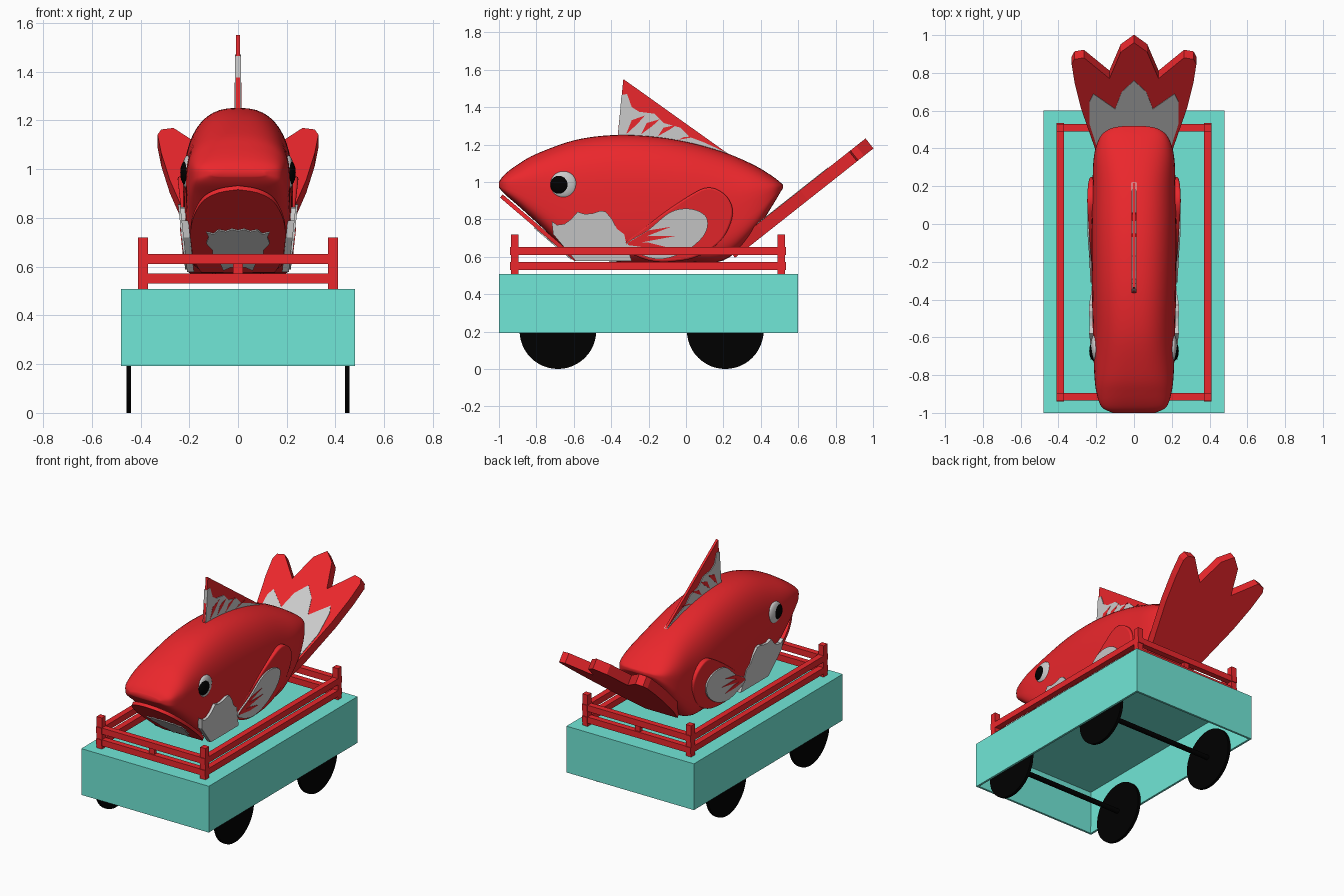
import bpy, bmesh, math
from mathutils import Vector

if "Cube" in bpy.data.objects:
    bpy.data.objects.remove(bpy.data.objects["Cube"])


def material(name, rgb):
    m = bpy.data.materials.new(name)
    m.diffuse_color = (*rgb, 1)
    m.use_nodes = True
    m.node_tree.nodes["Principled BSDF"].inputs["Base Color"].default_value = m.diffuse_color
    return m


RED = material("red", (0.83, 0.02, 0.025))
TEAL = material("teal", (0.165, 0.8, 0.68))
BLACK = material("black", (0, 0, 0))


def finish(name, bm, mat=None, mirror=False, bevel=0.0, smooth=None):
    bmesh.ops.recalc_face_normals(bm, faces=bm.faces)
    me = bpy.data.meshes.new(name)
    bm.to_mesh(me)
    bm.free()
    ob = bpy.data.objects.new(name, me)
    bpy.context.collection.objects.link(ob)
    if mat:
        me.materials.append(mat)
    if bevel:
        b = ob.modifiers.new("bevel", 'BEVEL')
        b.width, b.segments, b.limit_method, b.angle_limit = bevel, 3, 'ANGLE', math.radians(50)
    if mirror:
        ob.modifiers.new("mirror", 'MIRROR')
    if smooth:
        bpy.ops.object.select_all(action='DESELECT')
        ob.select_set(True)
        bpy.context.view_layer.objects.active = ob
        bpy.ops.object.shade_smooth_by_angle(angle=math.radians(smooth))
    return ob


def box(name, lo, hi, mat, mirror=False):
    bm = bmesh.new()
    bmesh.ops.create_cube(bm, size=1)
    for v in bm.verts:
        v.co = Vector([a + (b - a) * (c + 0.5) for a, b, c in zip(lo, hi, v.co)])
    return finish(name, bm, mat, mirror)


def curve(pts, steps, closed=False):
    """Catmull-Rom interpolation of points of any dimension."""
    n, out = len(pts), []
    at = lambda i: pts[i % n] if closed else pts[max(0, min(n - 1, i))]
    for i in range(n if closed else n - 1):
        for k in range(steps):
            t = k / steps
            out.append([0.5 * (2 * b + (c - a) * t + (2 * a - 5 * b + 4 * c - d) * t * t
                               + (3 * b - a - 3 * c + d) * t ** 3)
                        for a, b, c, d in zip(at(i - 1), at(i), at(i + 1), at(i + 2))])
    return out if closed else out + [list(pts[-1])]


def slab(name, outline, place, d0, d1, mat=None, **kw):
    """Extruded outline; place(u, v, depth) puts it in space."""
    bm = bmesh.new()
    a = [bm.verts.new(place(u, v, d0)) for u, v in outline]
    b = [bm.verts.new(place(u, v, d1)) for u, v in outline]
    bm.faces.new(a)
    bm.faces.new(b)
    for i in range(len(a)):
        j = (i + 1) % len(a)
        bm.faces.new((a[i], a[j], b[j], b[i]))
    return finish(name, bm, mat, **kw)


def both(half):
    """Complete a half outline by reflecting it in x."""
    return half + [(-x, y) for x, y in reversed(half) if x > 0]


def disc(name, x, y, z, r, half, mat, segs=48):
    pts = [(y + r * math.cos(2 * math.pi * i / segs), z + r * math.sin(2 * math.pi * i / segs))
           for i in range(segs)]
    return slab(name, pts, lambda u, v, d: (d, u, v), x - half, x + half, mat,
                mirror=x > 0, smooth=30)


# cart: hollow tray open underneath
bm = bmesh.new()
bmesh.ops.create_cube(bm, size=1)
bm.normal_update()
bmesh.ops.delete(bm, geom=[f for f in bm.faces if f.normal.z < -0.5], context='FACES')
for v in bm.verts:
    v.co = (v.co.x * 0.96, v.co.y * 1.6 - 0.2, v.co.z * 0.315 + 0.35)
s = finish("cart_tray", bm, TEAL).modifiers.new("walls", 'SOLIDIFY')
s.thickness, s.offset = 0.02, -1

# wheels and axles
for label, y in (("front", -0.685), ("rear", 0.21)):
    disc(label + "_wheels", 0.448, y, 0.205, 0.205, 0.01, BLACK)
    disc(label + "_axle", 0, y, 0.212, 0.017, 0.45, BLACK, 16)

# fence
for y, label in ((-0.915, "front"), (0.51, "rear")):
    box(label + "_posts", (0.37, y - 0.02, 0.505), (0.41, y + 0.02, 0.72), RED, True)
    box(label + "_middle_post", (-0.02, y - 0.012, 0.55), (0.02, y + 0.012, 0.63), RED)
for z, label in ((0.53, "lower"), (0.61, "upper")):
    for y, end in ((-0.915, "front"), (0.51, "rear")):
        box(f"{end}_{label}_rail", (-0.41, y - 0.02, z), (0.41, y + 0.02, z + 0.042), RED)
    box(f"side_{label}_rails", (0.37, -0.94, z), (0.41, 0.535, z + 0.042), RED, True)

# fish body: loft of rounded sections (y, bottom, top, half width)
sections = [(-1.0, 0.97, 1.0, 0.11), (-0.97, 0.935, 1.04, 0.17), (-0.9, 0.875, 1.093, 0.197),
            (-0.8, 0.785, 1.15, 0.21), (-0.6, 0.61, 1.222, 0.217), (-0.4, 0.575, 1.25, 0.222),
            (-0.2, 0.572, 1.245, 0.225), (0, 0.572, 1.215, 0.225), (0.2, 0.58, 1.16, 0.22),
            (0.36, 0.72, 1.092, 0.212), (0.46, 0.87, 1.032, 0.18), (0.505, 0.945, 0.997, 0.125),
            (0.518, 0.965, 0.985, 0.06)]
bm = bmesh.new()
rings, N = [], 48
for y, zb, zt, w in curve(sections, 5):
    ring = []
    for i in range(N):
        c, s = math.cos(2 * math.pi * i / N), math.sin(2 * math.pi * i / N)
        e = 2 / (2.5 if s > 0 else 4.5)
        ring.append(bm.verts.new((w * math.copysign(abs(c) ** e, c), y,
                                  (zb + zt) / 2 + (zt - zb) / 2 * math.copysign(abs(s) ** e, s))))
    rings.append(ring)
for p, q in zip(rings, rings[1:]):
    for i in range(N):
        j = (i + 1) % N
        bm.faces.new((p[i], p[j], q[j], q[i]))
bm.faces.new(rings[0])
bm.faces.new(rings[-1])
finish("fish_body", bm, RED, smooth=50)

# lower jaw plate and its pale patch
jc, js = math.cos(math.radians(40.5)), math.sin(math.radians(40.5))
jaw = lambda x, s, d: (x, -0.595 - s * jc - d * js, 0.575 + s * js - d * jc)
half = curve([(0.15, 0), (0.18, 0.08), (0.195, 0.22), (0.185, 0.34), (0.145, 0.45), (0.08, 0.505), (0, 0.525)], 4)
slab("lower_jaw", both([tuple(p) for p in half]), jaw, -0.022, 0, RED, smooth=30)
slab("jaw_patch", both([(0.03, 0.04), (0.06, 0.02), (0.075, 0.07), (0.105, 0.1), (0.105, 0.15), (0.13, 0.19),
                        (0.12, 0.23), (0.13, 0.26), (0.1, 0.25), (0.08, 0.275), (0.05, 0.265),
                        (0.025, 0.28), (0, 0.27)]), jaw, -0.01, 0.006)

# tail fan with pale root
a = math.atan(0.79)
tail = lambda x, y, d: (x, y - d * math.sin(a), 0.474 + 0.79 * y + d * math.cos(a))
slab("tail_fin", both([(0.12, 0.22), (0.2, 0.38), (0.28, 0.61), (0.315, 0.75), (0.33, 0.845), (0.315, 0.872),
                       (0.265, 0.88), (0.13, 0.77), (0.07, 0.91), (0, 0.96)]), tail, -0.068, 0, RED)
slab("tail_patch", both([(0.11, 0.24), (0.19, 0.39), (0.235, 0.53), (0.235, 0.65), (0.215, 0.69), (0.1, 0.61),
                         (0.065, 0.7), (0, 0.76)]), tail, -0.02, 0.003)

# dorsal fin: red blade, pale lower part, red slits
blade = lambda y, z, d: (d, y, z)
slab("dorsal_fin", [(-0.335, 1.55), (0.24, 1.14), (0.1, 1.12), (-0.34, 1.2), (-0.365, 1.25)],
     blade, -0.008, 0.008, RED)
slab("dorsal_patch", [(-0.367, 1.2), (-0.345, 1.465), (-0.315, 1.47), (-0.29, 1.4), (-0.25, 1.375),
                      (-0.17, 1.365), (-0.12, 1.315), (-0.03, 1.29), (0.02, 1.24), (0.1, 1.21),
                      (0.22, 1.155), (0.1, 1.12)], blade, -0.0125, 0.0125)
for i, (y, z, l, h) in enumerate([(-0.32, 1.255, 0.1, 0.1), (-0.24, 1.255, 0.1, 0.08),
                                  (-0.15, 1.245, 0.1, 0.06), (-0.04, 1.225, 0.1, 0.02)]):
    slab(f"dorsal_slit_{i + 1}", [(y, z), (y + l * 0.3, z + h * 0.75), (y + l, z + h),
                                  (y + l * 0.6, z + h * 0.55)], blade, -0.0135, 0.0135, RED)

# side fins, leaning out towards the top
side = lambda y, z, d: (d + 0.11 * (z - 0.8), y, z)
fin = curve([(-0.33, 0.66), (-0.2, 0.775), (0, 0.915), (0.12, 0.97), (0.215, 0.925), (0.25, 0.83),
             (0.2, 0.7), (0.1, 0.62), (-0.02, 0.58), (-0.2, 0.58)], 5, True)
slab("side_fins", fin, side, 0.12, 0.23, RED, mirror=True, bevel=0.01, smooth=40)
patch = curve([(-0.32, 0.665), (-0.2, 0.745), (-0.08, 0.84), (0.03, 0.855), (0.11, 0.81), (0.1, 0.72),
               (0.0, 0.63), (-0.13, 0.588), (-0.24, 0.61)], 5, True)
slab("side_fin_patches", patch, side, 0.2, 0.24, mirror=True, smooth=40)
for i, (y, z) in enumerate([(-0.08, 0.76), (-0.06, 0.71), (-0.1, 0.65)]):
    slab(f"side_fin_stripe_{i + 1}", [(-0.31, 0.675), (-0.2, z * 0.6 + 0.285), (y, z),
                                      (-0.2, z * 0.6 + 0.258), (-0.31, 0.662)],
         side, 0.2, 0.243, RED, mirror=True)

# pale cheek plates with wavy top
slab("cheek_plates", [(-0.71, 0.72), (-0.718, 0.79), (-0.69, 0.77), (-0.65, 0.775), (-0.615, 0.8), (-0.58, 0.84),
                      (-0.54, 0.828), (-0.5, 0.832), (-0.46, 0.845), (-0.43, 0.842), (-0.395, 0.8),
                      (-0.37, 0.75), (-0.33, 0.72), (-0.315, 0.65), (-0.29, 0.578), (-0.59, 0.578)],
     side, 0.205, 0.233, mirror=True)


# eyes
def ball(name, loc, sx, r, mat=None):
    bm = bmesh.new()
    bmesh.ops.create_uvsphere(bm, u_segments=32, v_segments=16, radius=1)
    for v in bm.verts:
        v.co = (loc[0] + v.co.x * sx, loc[1] + v.co.y * r, loc[2] + v.co.z * r)
    finish(name, bm, mat, mirror=True, smooth=60)


ball("eyes", (0.206, -0.655, 0.985), 0.024, 0.072)
ball("pupils", (0.21, -0.672, 0.985), 0.027, 0.054, BLACK)
